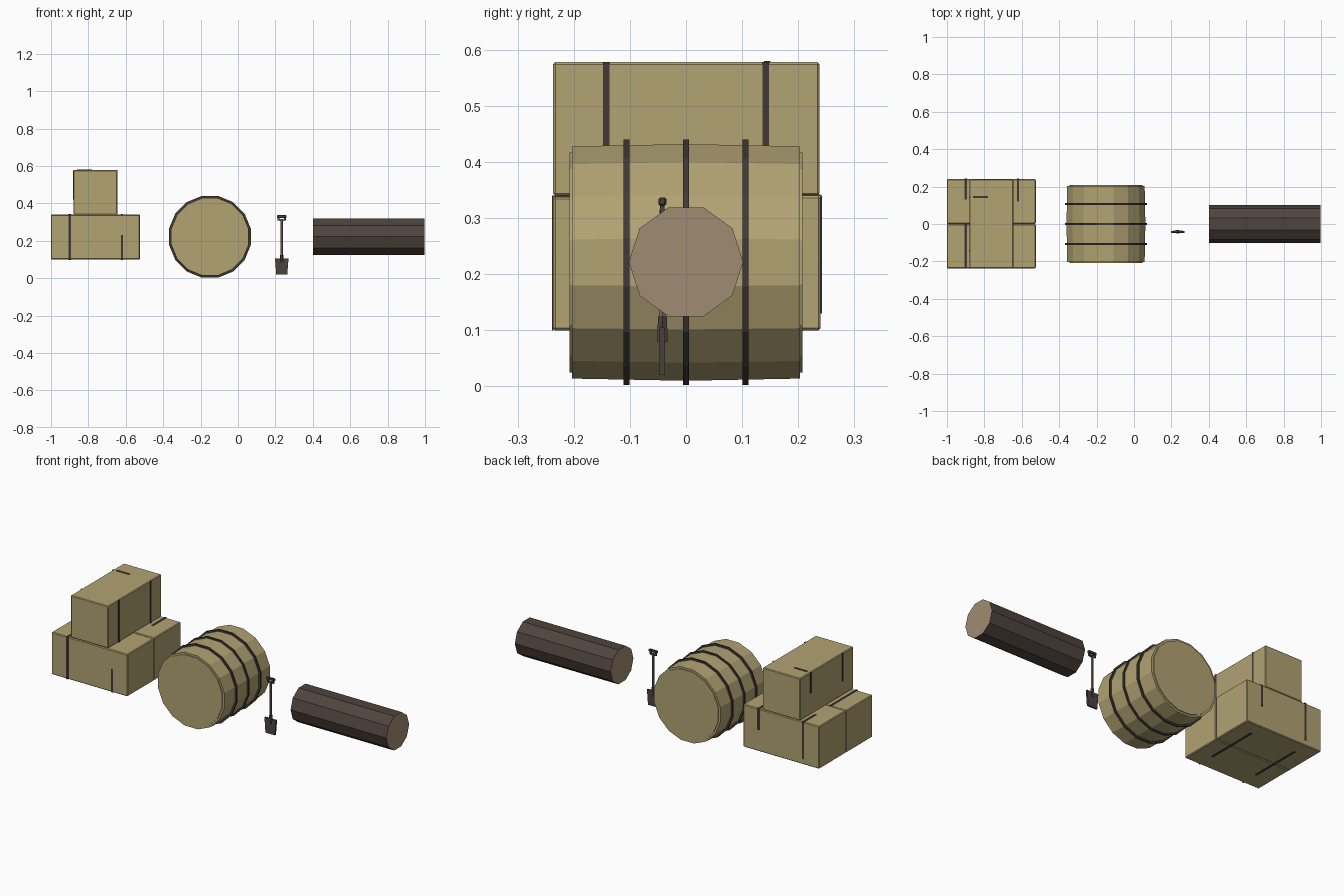
import bpy, bmesh, math
from mathutils import Matrix, Vector

if "Cube" in bpy.data.objects:
    bpy.data.objects.remove(bpy.data.objects["Cube"])


def material(name, rgb):
    m = bpy.data.materials.new(name)
    lin = [((c / 255 + 0.055) / 1.055) ** 2.4 for c in rgb]
    m.diffuse_color = (*lin, 1)
    m.use_nodes = True
    m.node_tree.nodes["Principled BSDF"].inputs["Base Color"].default_value = m.diffuse_color
    return m


TAN = material("tan_wood", (178, 163, 115))
STRAP = material("dark_strap", (66, 57, 54))
BARK = material("dark_bark", (80, 68, 62))
CUT = material("cut_wood", (160, 139, 113))
SHAFT = material("shaft_wood", (122, 108, 84))
METAL = material("dark_metal", (76, 66, 62))


def finish(name, bm, *mats):
    bmesh.ops.recalc_face_normals(bm, faces=bm.faces)
    me = bpy.data.meshes.new(name)
    bm.to_mesh(me)
    bm.free()
    for m in mats:
        me.materials.append(m)
    ob = bpy.data.objects.new(name, me)
    bpy.context.collection.objects.link(ob)
    return ob


def box(name, lo, hi, mat, bevel=0, taper=1):
    """Box between two corners; taper scales the bottom in x."""
    lo, hi = Vector(lo), Vector(hi)
    mid, size = (lo + hi) / 2, hi - lo
    bm = bmesh.new()
    bmesh.ops.create_cube(bm, size=1)
    for v in bm.verts:
        k = taper if v.co.z < 0 else 1
        v.co = Vector((v.co.x * size.x * k, v.co.y * size.y, v.co.z * size.z)) + mid
    if bevel:
        bmesh.ops.bevel(bm, geom=bm.edges[:], offset=bevel, segments=1, affect='EDGES')
    return finish(name, bm, mat)


def lathe(name, profile, sides, phase, center, axis, *mats, closed=False):
    """Faceted solid from (along, radius) points, axis 'X', 'Y' or 'Z'."""
    bm = bmesh.new()
    rings = []
    for a, r in profile:
        ring = []
        for i in range(sides):
            t = math.tau * (i + phase) / sides
            c, s = r * math.cos(t), r * math.sin(t)
            p = {'X': (a, c, s), 'Y': (c, a, s), 'Z': (c, s, a)}[axis]
            ring.append(bm.verts.new(Vector(p) + Vector(center)))
        rings.append(ring)
    pairs = list(zip(rings, rings[1:]))
    if closed:
        pairs.append((rings[-1], rings[0]))
    for r0, r1 in pairs:
        for i in range(sides):
            j = (i + 1) % sides
            bm.faces.new((r0[i], r0[j], r1[j], r1[i]))
    if not closed:
        for ring in (rings[0], rings[-1]):
            f = bm.faces.new(ring)
            f.material_index = len(mats) - 1
    return finish(name, bm, *mats)


# Three crates: two side by side, one laid across the top
box("crate_front", (-1.0, -0.237, 0.10), (-0.525, -0.001, 0.338), TAN, 0.004)
box("crate_back", (-1.0, 0.001, 0.10), (-0.525, 0.240, 0.340), TAN, 0.004)
box("crate_top", (-0.88, -0.237, 0.340), (-0.645, 0.238, 0.578), TAN, 0.004)

# Crate straps: thin plates lying on the faces
T, W = 0.002, 0.006
for n, x, zf, zb in (("left", -0.90, 0.34, 0.13), ("right", -0.62, 0.23, 0.22)):
    box(f"strap_front_{n}", (x - W, -0.237 - T, 0.10), (x + W, -0.236, zf), STRAP)
    box(f"strap_rear_{n}", (x - W, 0.239, zb), (x + W, 0.240 + T, 0.34), STRAP)
    box(f"strap_under_{n}", (x - W, -0.14, 0.10 - T), (x + W, 0.16, 0.101), STRAP)
box("strap_lid_left_front", (-0.906, -0.237, 0.337), (-0.894, -0.001, 0.338 + T), STRAP)
box("strap_lid_left_back", (-0.906, 0.13, 0.339), (-0.894, 0.24, 0.340 + T), STRAP)
box("strap_lid_right", (-0.626, 0.12, 0.339), (-0.614, 0.24, 0.340 + T), STRAP)
for n, y, low in (("front", -0.142, 0.42), ("back", 0.142, 0.46)):
    box(f"strap_top_right_{n}", (-0.646, y - W, 0.34), (-0.645 + T, y + W, 0.578), STRAP)
    box(f"strap_top_left_{n}", (-0.88 - T, y - W, low), (-0.879, y + W, 0.578), STRAP)
box("strap_top_lid", (-0.86, 0.139, 0.577), (-0.78, 0.151, 0.578 + T), STRAP)

# Barrel lying along y, with recessed-edge lids and three hoops
C = (-0.15, 0, 0.221)
lathe("barrel", [(-0.203, 0.211), (0, 0.215), (0.203, 0.211)], 16, 0.5, C, 'Y', TAN)
for n, s in (("front", -1), ("back", 1)):
    lathe(f"barrel_lid_{n}", [(s * 0.202, 0.200), (s * 0.208, 0.200)], 16, 0.5, C, 'Y', TAN)
for n, y in (("front", -0.106), ("middle", 0), ("back", 0.106)):
    lathe(f"barrel_hoop_{n}",
          [(y - 0.005, 0.209), (y - 0.005, 0.223), (y + 0.005, 0.223), (y + 0.005, 0.209)],
          16, 0.5, C, 'Y', STRAP, closed=True)

# Shovel: blade, socket, shaft, grip
SX, SY = 0.234, -0.042
box("shovel_blade", (SX - 0.036, SY - 0.005, 0.02), (SX + 0.036, SY + 0.005, 0.105), METAL, taper=0.82)
lathe("shovel_socket", [(0.08, 0.011), (0.125, 0.009)], 6, 0, (SX, SY, 0), 'Z', METAL)
lathe("shovel_shaft", [(0.11, 0.006), (0.315, 0.006)], 6, 0, (SX, SY, 0), 'Z', SHAFT)
box("shovel_grip", (SX - 0.026, SY - 0.007, 0.322), (SX + 0.026, SY + 0.007, 0.337), METAL, 0.003)
for n, s in (("left", -1), ("right", 1)):
    x = SX + s * 0.017
    box(f"grip_arm_{n}", (x - 0.005, SY - 0.004, 0.308), (x + 0.005, SY + 0.004, 0.325), METAL)
box("grip_yoke", (SX - 0.012, SY - 0.005, 0.305), (SX + 0.012, SY + 0.005, 0.313), METAL)

# Log lying along x, with pale cut ends
lathe("log", [(0.40, 0.102), (0.998, 0.102)], 10, 0, (0, 0, 0.222), 'X', BARK, CUT)
